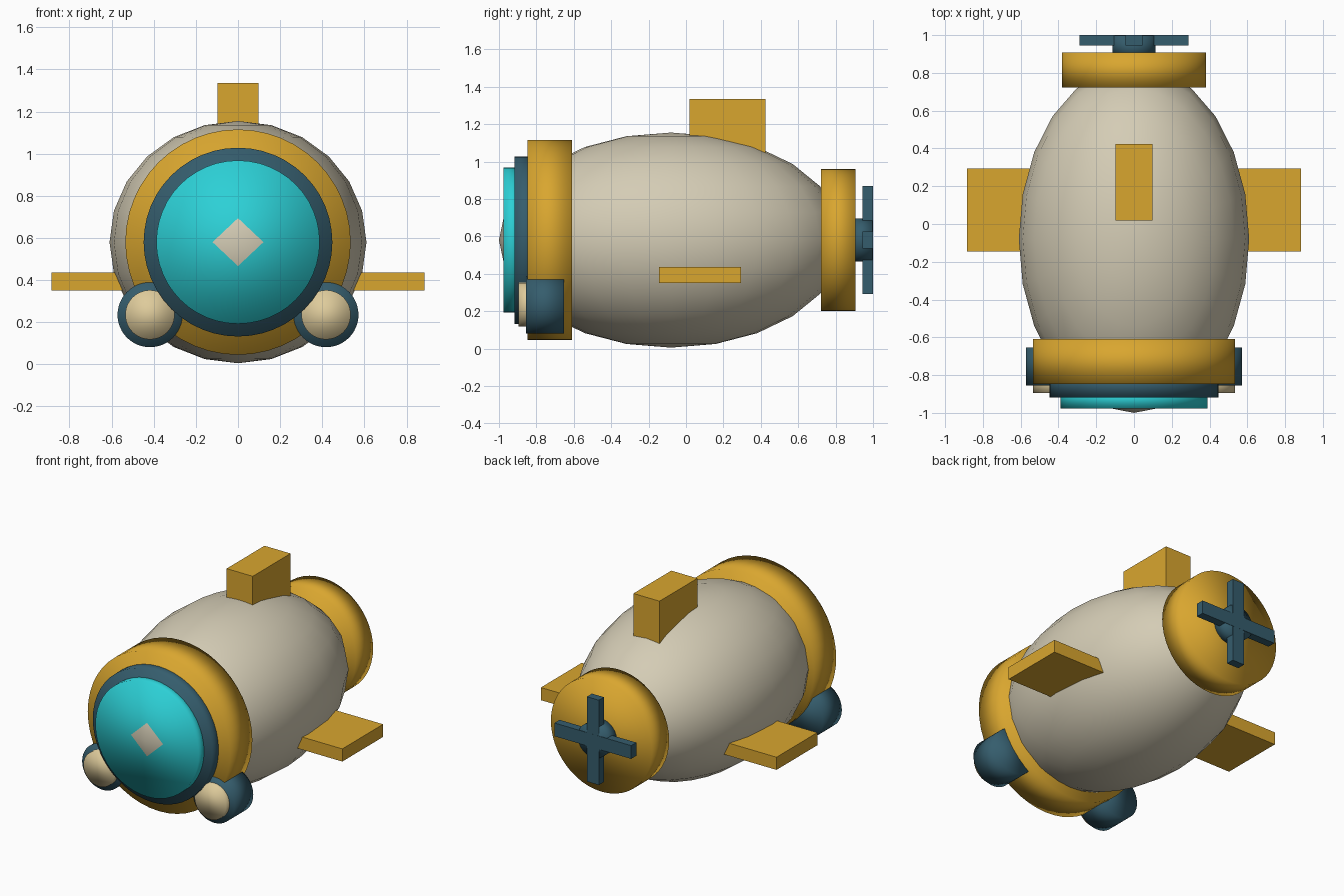
import bpy
import math

if "Cube" in bpy.data.objects:
    bpy.data.objects.remove(bpy.data.objects["Cube"])


def material(name, rgb):
    """One flat colour, given as sRGB 0-255 and stored as linear."""
    m = bpy.data.materials.new(name)
    lin = [((c / 255 + 0.055) / 1.055) ** 2.4 for c in rgb]
    m.diffuse_color = (*lin, 1)
    m.use_nodes = True
    m.node_tree.nodes["Principled BSDF"].inputs["Base Color"].default_value = m.diffuse_color
    return m


CREAM = material("cream_hull", (212, 204, 181))
GOLD = material("gold_trim", (217, 166, 47))
SLATE = material("slate_blue", (53, 93, 109))
CYAN = material("cyan_glass", (44, 208, 214))
LENS = material("lamp_lens", (222, 203, 155))

AXIS_Z = 0.58  # height of the hull's long axis


def finish(name, mat, smooth):
    ob = bpy.context.object
    ob.name = name
    ob.data.name = name
    ob.data.materials.append(mat)
    if smooth:
        bpy.ops.object.shade_smooth()
    return ob


def disc(name, mat, r, y0, y1, x=0.0, z=AXIS_Z):
    """Cylinder lying along y, softly shaded over its rim."""
    bpy.ops.mesh.primitive_cylinder_add(
        vertices=48, radius=r, depth=y1 - y0,
        location=(x, (y0 + y1) / 2, z), rotation=(math.pi / 2, 0, 0))
    return finish(name, mat, True)


def box(name, mat, lo, hi):
    bpy.ops.mesh.primitive_cube_add(
        size=1, location=[(a + b) / 2 for a, b in zip(lo, hi)])
    bpy.context.object.scale = [b - a for a, b in zip(lo, hi)]
    bpy.ops.object.transform_apply(location=False, rotation=False, scale=True)
    return finish(name, mat, False)


# Hull: stretched sphere whose nose tip pokes through the window
bpy.ops.mesh.primitive_uv_sphere_add(segments=24, ring_count=12, radius=1,
                                     location=(0, -0.08, AXIS_Z))
bpy.context.object.scale = (0.61, 0.92, 0.575)
bpy.ops.object.transform_apply(location=False, rotation=False, scale=True)
finish("hull", CREAM, True)

# Collars and front window
disc("front_collar", GOLD, 0.535, -0.848, -0.61)
disc("window_frame", SLATE, 0.448, -0.918, -0.80)
disc("window_glass", CYAN, 0.388, -0.976, -0.88)
disc("rear_collar", GOLD, 0.38, 0.723, 0.907)

# Headlamps and side fins, one per side
for side, s in (("left", -1), ("right", 1)):
    disc(side + "_lamp_housing", SLATE, 0.154, -0.855, -0.653, s * 0.418, 0.235)
    disc(side + "_lamp_lens", LENS, 0.117, -0.895, -0.80, s * 0.418, 0.235)
    x0, x1 = sorted((s * 0.40, s * 0.885))
    box(side + "_fin", GOLD, (x0, -0.145, 0.35), (x1, 0.293, 0.436))

# Top fin
box("top_fin", GOLD, (-0.098, 0.018, 0.95), (0.098, 0.424, 1.335))

# Propeller: hub and two crossed blades
disc("propeller_hub", SLATE, 0.115, 0.88, 0.998)
L, W = 0.288, 0.045
box("propeller_blade_across", SLATE, (-L, 0.945, AXIS_Z - W), (L, 1.0, AXIS_Z + W))
box("propeller_blade_upright", SLATE, (-W, 0.945, AXIS_Z - L), (W, 0.9995, AXIS_Z + L))
